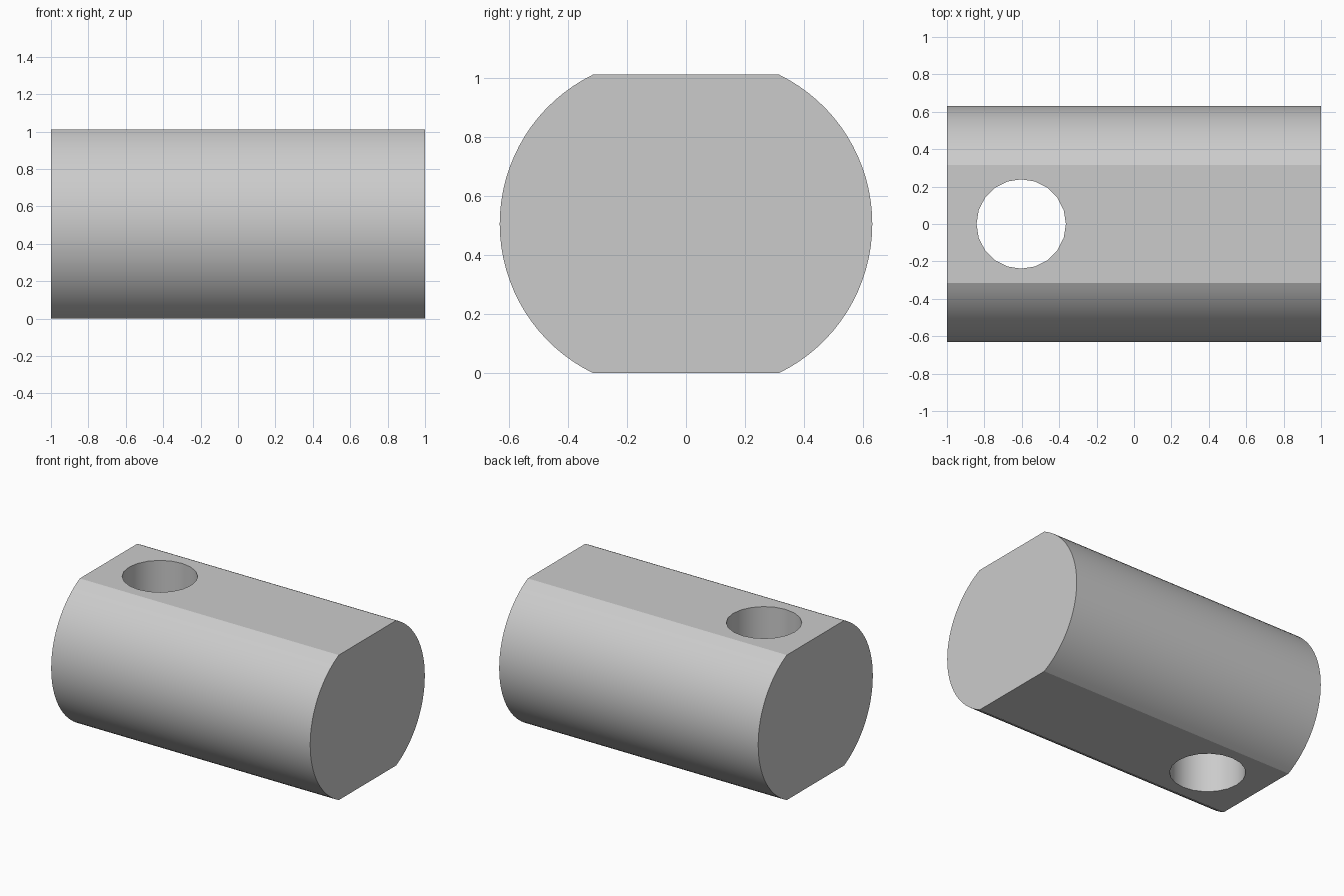
import bpy
import bmesh
from math import atan2, cos, sin, radians
from mathutils import Matrix, Vector

if "Cube" in bpy.data.objects:
    bpy.data.objects.remove(bpy.data.objects["Cube"])

LENGTH, HEIGHT = 2.0, 1.012
HALF_WIDTH, HALF_FLAT = 0.632, 0.316
HOLE_X, HOLE_RADIUS, HOLE_SIDES = -0.603, 0.239, 20
ARC_STEPS = 32

grey = bpy.data.materials.new("plain grey")
grey.use_nodes = True
colour = (0.6, 0.6, 0.6, 1)
grey.diffuse_color = colour
grey.node_tree.nodes["Principled BSDF"].inputs["Base Color"].default_value = colour


def make_object(name, bm):
    bmesh.ops.recalc_face_normals(bm, faces=bm.faces)
    mesh = bpy.data.meshes.new(name)
    bm.to_mesh(mesh)
    bm.free()
    mesh.materials.append(grey)
    obj = bpy.data.objects.new(name, mesh)
    bpy.context.collection.objects.link(obj)
    return obj


# Body: two bulging arcs joined by a flat top and bottom, extruded along x
half = HEIGHT / 2
run = HALF_WIDTH - HALF_FLAT
radius = (run ** 2 + half ** 2) / (2 * run)
centre = HALF_WIDTH - radius
sweep = atan2(half, HALF_FLAT - centre)
profile = []
for side in (1, -1):
    for i in range(ARC_STEPS + 1):
        a = sweep * (2 * i / ARC_STEPS - 1)
        profile.append((side * (centre + radius * cos(a)), half + side * radius * sin(a)))

bm = bmesh.new()
end = bm.faces.new([bm.verts.new((-LENGTH / 2, y, z)) for y, z in profile])
extruded = bmesh.ops.extrude_face_region(bm, geom=[end], use_keep_orig=True)
moved = [v for v in extruded["geom"] if isinstance(v, bmesh.types.BMVert)]
bmesh.ops.translate(bm, verts=moved, vec=Vector((LENGTH, 0, 0)))
body = make_object("cross_drilled_pin", bm)

# Cross hole through both flats
bm = bmesh.new()
bmesh.ops.create_cone(bm, cap_ends=True, segments=HOLE_SIDES, radius1=HOLE_RADIUS,
                      radius2=HOLE_RADIUS, depth=HEIGHT * 2,
                      matrix=Matrix.Translation((HOLE_X, 0, half)))
cutter = make_object("hole_cutter", bm)
cutter.hide_render = True

bpy.ops.object.select_all(action="DESELECT")
body.select_set(True)
bpy.context.view_layer.objects.active = body
cut = body.modifiers.new("cross hole", "BOOLEAN")
cut.operation, cut.solver, cut.object = "DIFFERENCE", "EXACT", cutter
bpy.ops.object.modifier_apply(modifier=cut.name)
bpy.data.objects.remove(cutter)

# Smooth the arcs and hole wall, keep the flats crisp
bpy.ops.object.shade_smooth_by_angle(angle=radians(20))
